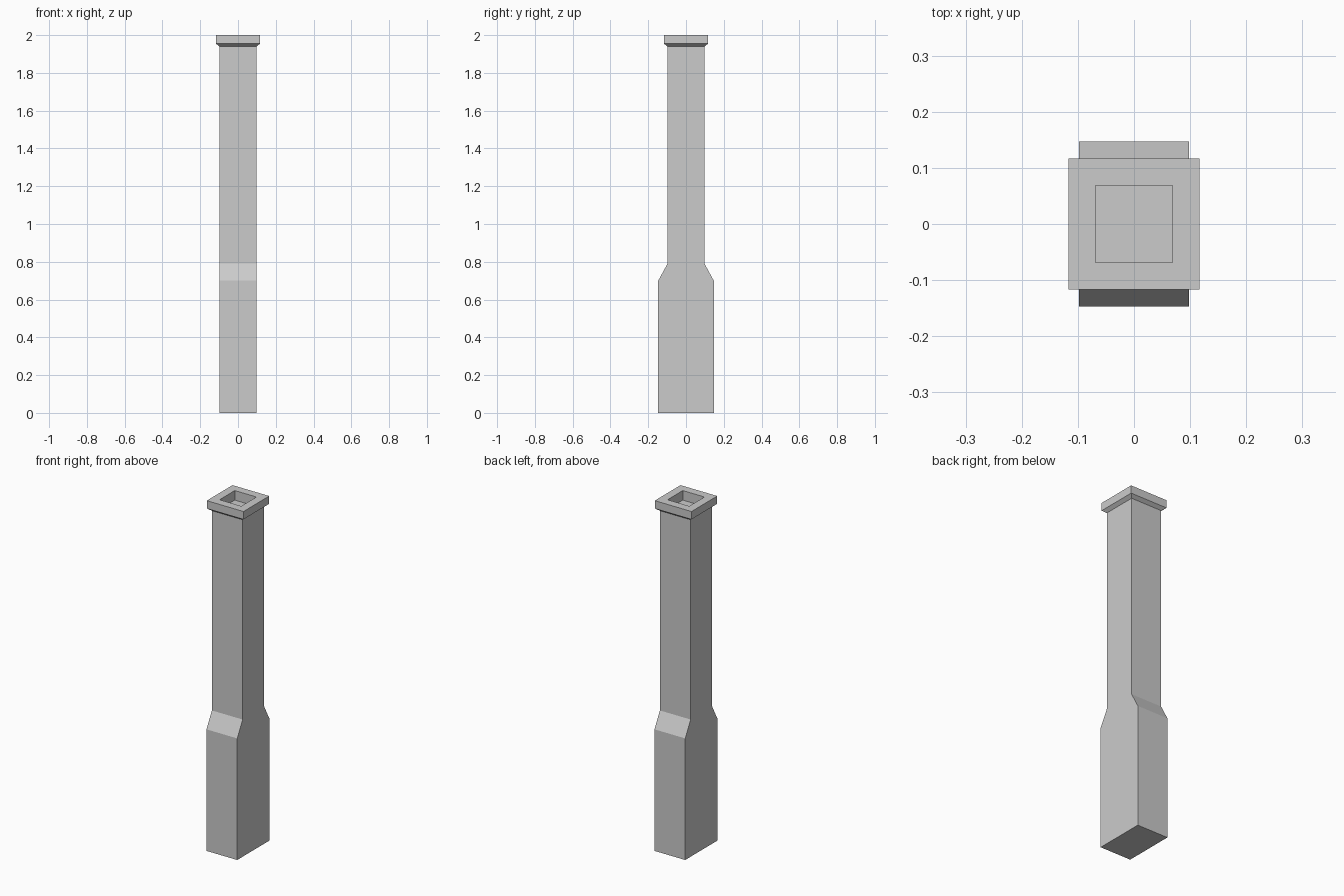
import bpy, bmesh

if "Cube" in bpy.data.objects:
    bpy.data.objects.remove(bpy.data.objects["Cube"])

# Rectangular sections (half x, half y, z), from the base, over the cap and into the flue
sections = [
    (0.098, 0.147, 0.0),     # wide base
    (0.098, 0.147, 0.70),
    (0.098, 0.098, 0.79),    # sloped shoulders
    (0.098, 0.098, 1.94),    # shaft
    (0.117, 0.117, 1.955),   # flared cap
    (0.117, 0.117, 2.0),
    (0.069, 0.069, 2.0),     # flue opening
    (0.069, 0.069, 1.945),   # flue floor
]

bm = bmesh.new()


def ring(hx, hy, z):
    return [bm.verts.new((sx * hx, sy * hy, z))
            for sx, sy in ((-1, -1), (1, -1), (1, 1), (-1, 1))]


rings = [ring(*s) for s in sections]
for a, b in zip(rings, rings[1:]):
    for i in range(4):
        j = (i + 1) % 4
        bm.faces.new((a[i], a[j], b[j], b[i]))
bm.faces.new(rings[0][::-1])
bm.faces.new(rings[-1])
bmesh.ops.recalc_face_normals(bm, faces=bm.faces[:])

mesh = bpy.data.meshes.new("chimney")
bm.to_mesh(mesh)
bm.free()
bpy.context.collection.objects.link(bpy.data.objects.new("chimney", mesh))
